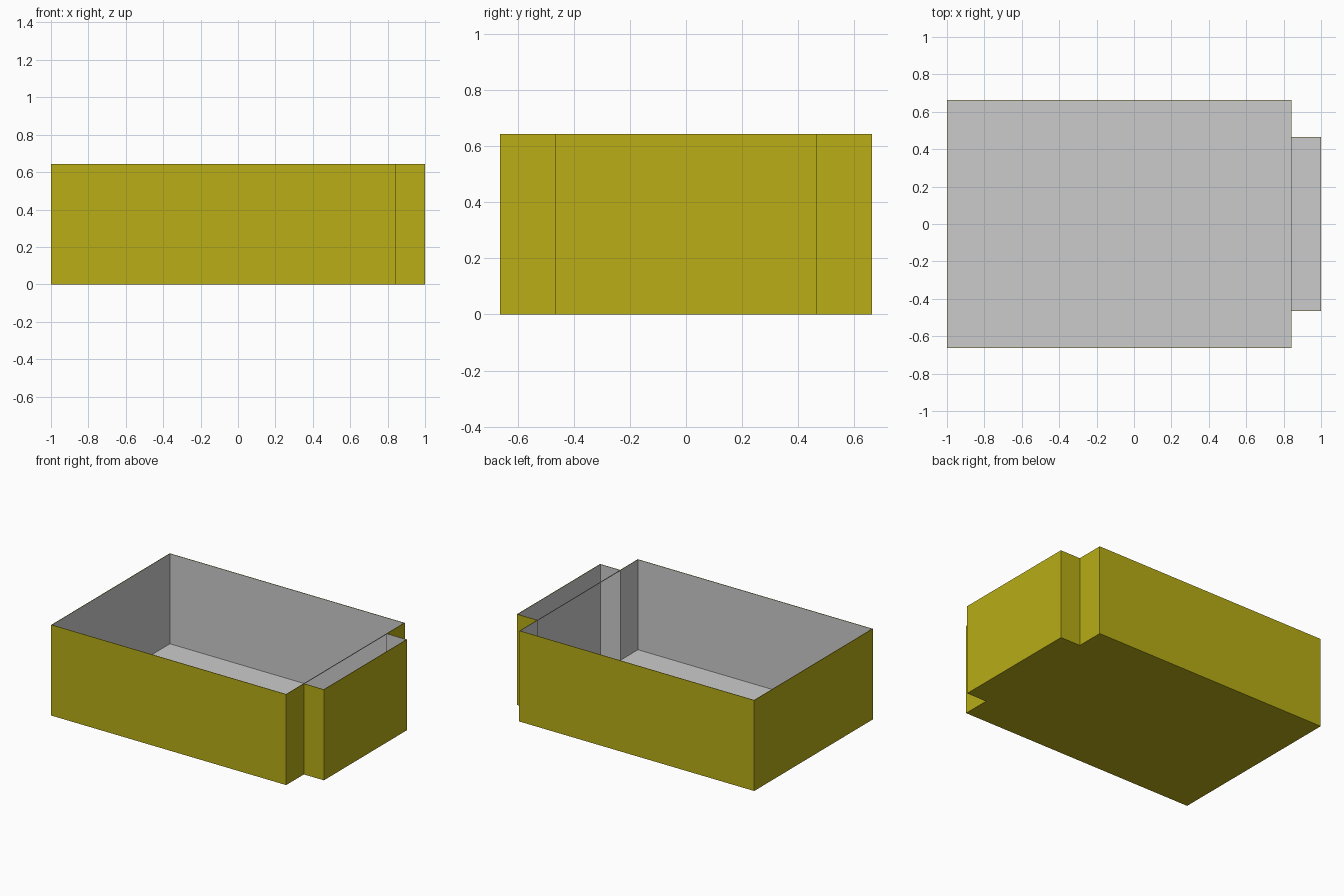
import bpy, bmesh

if "Cube" in bpy.data.objects:
    bpy.data.objects.remove(bpy.data.objects["Cube"])

HEIGHT = 0.643
GAP = 0.004          # wall thickness between outer skin and lining

yellow = bpy.data.materials.new("yellow")
yellow.diffuse_color = (0.48, 0.42, 0.008, 1)
yellow.use_nodes = True
yellow.node_tree.nodes["Principled BSDF"].inputs["Base Color"].default_value = yellow.diffuse_color


def outline(d):
    """Plan of the tray with its shallow end bay, inset by d."""
    half = [(-1 + d, -0.664 + d), (0.843 - d, -0.664 + d),
            (0.843 - d, -0.466 + d), (1 - d, -0.466 + d)]
    return half + [(x, -y) for x, y in reversed(half)]


def finish(name, bm, mat=None):
    mesh = bpy.data.meshes.new(name)
    bm.to_mesh(mesh)
    bm.free()
    obj = bpy.data.objects.new(name, mesh)
    bpy.context.collection.objects.link(obj)
    if mat:
        mesh.materials.append(mat)
    return obj


def ring(bm, d, z):
    return [bm.verts.new((x, y, z)) for x, y in outline(d)]


def bridge(bm, a, b):
    n = len(a)
    for i in range(n):
        j = (i + 1) % n
        bm.faces.new((a[i], a[j], b[j], b[i]))


# Outer skin with underside and narrow rim
bm = bmesh.new()
base, top, rim = ring(bm, 0, 0), ring(bm, 0, HEIGHT), ring(bm, GAP, HEIGHT)
bm.faces.new(base[::-1])
bridge(bm, base, top)
bridge(bm, top, rim)
finish("outer_walls", bm, yellow)

# Grey lining: inner walls and floor, facing inward
bm = bmesh.new()
base, top = ring(bm, GAP, GAP), ring(bm, GAP, HEIGHT)
bm.faces.new(base)
bridge(bm, top, base)
finish("inner_lining", bm)

# Hairline tie across the mouth of the end bay
bm = bmesh.new()
bmesh.ops.create_cube(bm, size=1)
bmesh.ops.scale(bm, vec=(GAP, 0.93, GAP), verts=bm.verts)
bmesh.ops.translate(bm, vec=(0.841, 0, HEIGHT - GAP / 2), verts=bm.verts)
finish("bay_tie", bm)
